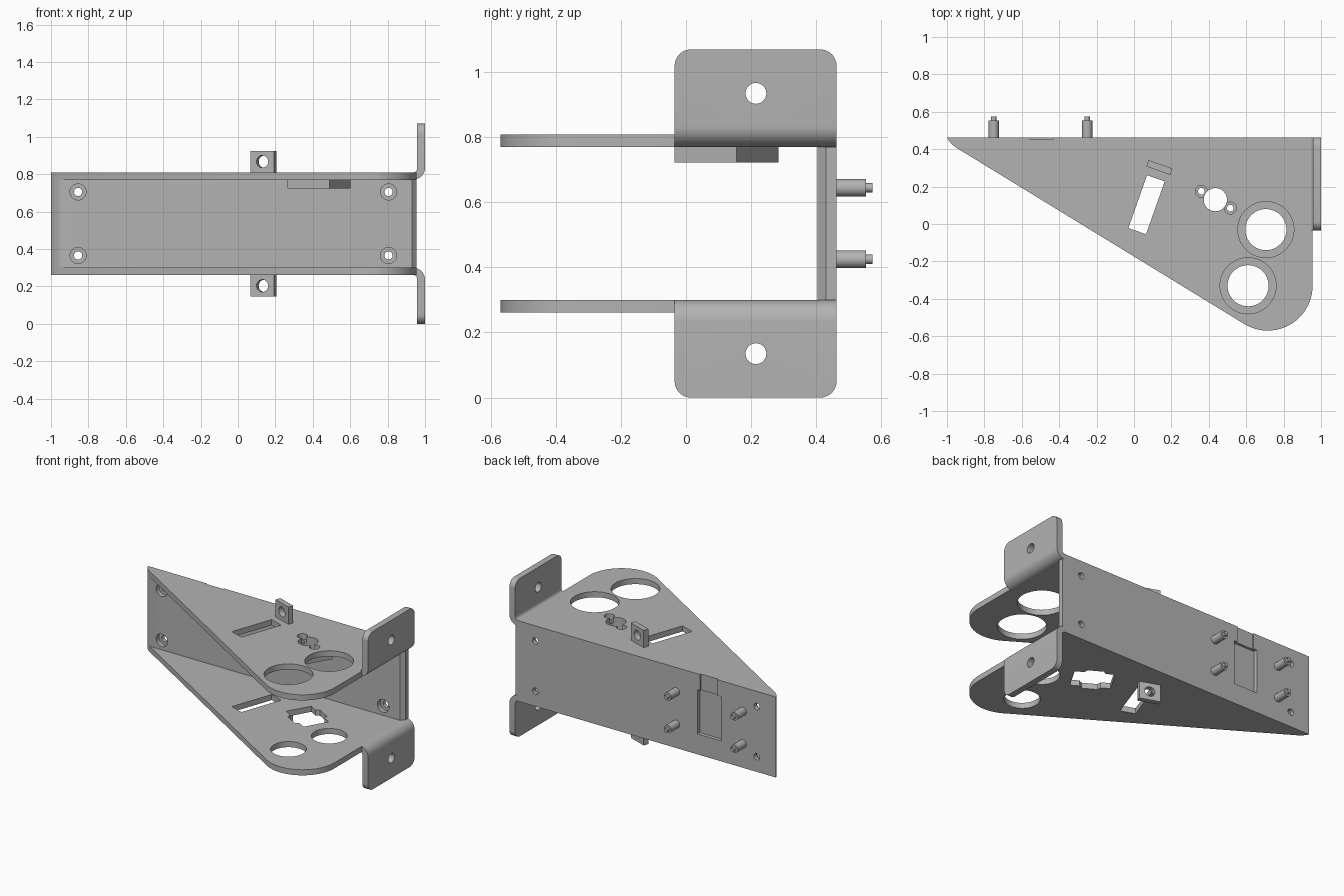
import bpy, bmesh
from math import sin, cos, pi, radians

if "Cube" in bpy.data.objects:
    bpy.data.objects.remove(bpy.data.objects["Cube"])

grey = bpy.data.materials.new("plain grey")
grey.use_nodes = True
grey.diffuse_color = (0.45, 0.45, 0.45, 1)
grey.node_tree.nodes["Principled BSDF"].inputs["Base Color"].default_value = (0.45, 0.45, 0.45, 1)

HEIGHT = 1.07
LOW, HIGH = 0.262, 0.30        # bottom plate thickness range
BACK, INNER = 0.463, 0.405     # back wall outer and inner faces
EAR_FRONT = -0.035
parts = []


def arc(cx, cy, r, a0, a1, n=10):
    return [(cx + r * cos(radians(a0 + (a1 - a0) * i / n)),
             cy + r * sin(radians(a0 + (a1 - a0) * i / n))) for i in range(n + 1)]


def circle(cx, cy, r, n=40):
    return arc(cx, cy, r, 0, 360, n)[:-1]


def turned(pts, cx, cy, angle):
    c, s = cos(radians(angle)), sin(radians(angle))
    return [(cx + x * c - y * s, cy + x * s + y * c) for x, y in pts]


def rect(w, h):
    return [(-w / 2, -h / 2), (w / 2, -h / 2), (w / 2, h / 2), (-w / 2, h / 2)]


def prism(name, pts, lo, hi, axis="Z", round_end=None):
    """Extrude a 2D outline along an axis; optionally round the corners at one z."""
    place = {"Z": lambda u, v, w: (u, v, w),
             "Y": lambda u, v, w: (u, w, v),
             "X": lambda u, v, w: (w, u, v)}[axis]
    bm = bmesh.new()
    a = [bm.verts.new(place(u, v, lo)) for u, v in pts]
    b = [bm.verts.new(place(u, v, hi)) for u, v in pts]
    bm.faces.new(a)
    bm.faces.new(b)
    for i in range(len(pts)):
        j = (i + 1) % len(pts)
        bm.faces.new((a[i], a[j], b[j], b[i]))
    if round_end is not None:
        edges = [e for e in bm.edges
                 if all(abs(v.co.z - round_end) < 1e-4 for v in e.verts)
                 and abs(e.verts[0].co.y - e.verts[1].co.y) < 1e-4]
        bmesh.ops.bevel(bm, geom=edges, offset=0.05, segments=8, profile=0.5, affect="EDGES")
    bmesh.ops.recalc_face_normals(bm, faces=bm.faces[:])
    mesh = bpy.data.meshes.new(name)
    bm.to_mesh(mesh)
    bm.free()
    mesh.materials.append(grey)
    ob = bpy.data.objects.new(name, mesh)
    bpy.context.scene.collection.objects.link(ob)
    parts.append(ob)
    return ob


def cut(ob, pts, lo, hi, axis="Z"):
    """Remove an extruded outline from a part."""
    cutter = prism("cutter", pts, lo, hi, axis)
    parts.remove(cutter)
    mod = ob.modifiers.new("cut", "BOOLEAN")
    mod.operation, mod.solver, mod.object = "DIFFERENCE", "EXACT", cutter
    bpy.context.view_layer.objects.active = ob
    bpy.ops.object.modifier_apply(modifier=mod.name)
    bpy.data.objects.remove(cutter)


# Tapering plate outline with a rounded nose
outline = ([(-1, BACK), (-0.985, 0.438), (-0.957, 0.412)]
           + arc(0.715, -0.33, 0.24, 238.5, 360, 24)
           + [(0.955, EAR_FRONT), (0.935, EAR_FRONT), (0.935, BACK)])
slot = turned(rect(0.10, 0.30), 0.067, 0.103, -19.5)
recess_top = [(-0.56, 0.68), (-0.43, 0.68), (-0.43, 0.9), (-0.56, 0.9)]
recess_low = [(-0.585, 0.40), (-0.41, 0.40), (-0.41, 0.70), (-0.585, 0.70)]
big_holes = [(0.705, -0.03), (0.61, -0.33)]

for top in (False, True):
    side = "top" if top else "bottom"
    flip = (lambda z: HEIGHT - z) if top else (lambda z: z)

    # Flat plate with its openings
    z0, z1 = sorted((flip(LOW), flip(HIGH)))
    plate = prism(side + "_plate", outline, z0, z1)
    cut(plate, slot, z0 - 0.1, z1 + 0.1)
    for x, y in big_holes:
        cut(plate, circle(x, y, 0.15 if top else 0.11, 48), z0 - 0.1, z1 + 0.1)
    if top:
        cut(plate, circle(0.435, 0.13, 0.062), z0 - 0.1, z1 + 0.1)
        for x, y in ((0.36, 0.175), (0.515, 0.085)):
            cut(plate, circle(x, y, 0.032, 24), z0 - 0.1, z1 + 0.1)
        cut(plate, recess_top, BACK - 0.009, BACK + 0.1, "Y")
    else:
        cross = [(-0.125, -0.085), (-0.065, -0.085), (-0.05, -0.11), (0.05, -0.11),
                 (0.065, -0.085), (0.125, -0.085)]
        cross += [(-x, -y) for x, y in cross]
        cut(plate, turned(cross, 0.433, 0.125, -30), z0 - 0.1, z1 + 0.1)

    # Bent mounting ear
    profile = ([(0.935, LOW)] + arc(0.935, 0.235, 0.065, 90, 0)
               + [(1.0, 0), (0.957, 0)] + arc(0.935, 0.24, 0.022, 0, 90, 6)[:-1])
    ear = prism(side + "_ear", [(x, flip(z)) for x, z in profile],
                EAR_FRONT, BACK, "Y", round_end=flip(0))
    cut(ear, circle(0.215, flip(0.135), 0.032, 32), 0.9, 1.1, "X")

    # Upright tab with a hole
    a, b = sorted((flip(0.145), flip(LOW)))
    tab = prism(side + "_tab", rect(0.135, 0.036), a, b)
    cut(tab, circle(0, flip(0.203), 0.033, 32), -0.1, 0.1, "Y")
    tab.location = (0.136, 0.302, 0)
    tab.rotation_euler.z = radians(-19.5)

# Boss under the top plate with a switch opening and two screw holes
boss = prism("switch_boss", turned(rect(0.259, 0.22), 0.433, 0.125, -30), 0.722, HEIGHT - HIGH)
cut(boss, circle(0.435, 0.13, 0.062), 0.6, 0.9)
for x, y in ((0.36, 0.175), (0.515, 0.085)):
    cut(boss, circle(x, y, 0.018, 20), 0.6, 0.9)

# Back wall with counterbored corner holes and a stepped recess
wall = prism("back_wall", [(-1, BACK), (0.955, BACK), (0.955, 0.43), (0.93, INNER),
                           (-0.943, INNER), (-0.957, 0.412), (-0.985, 0.438)],
             HIGH, HEIGHT - HIGH)
for x in (-0.855, 0.805):
    for z in (0.365, HEIGHT - 0.365):
        cut(wall, circle(x, z, 0.043, 32), INNER - 0.1, INNER + 0.03, "Y")
        cut(wall, circle(x, z, 0.022, 24), INNER - 0.1, BACK + 0.1, "Y")
cut(wall, recess_top, BACK - 0.009, BACK + 0.1, "Y")
cut(wall, recess_low, BACK - 0.025, BACK + 0.1, "Y")

# Standoffs with locating pins
for x in (-0.75, -0.25):
    for z in (0.425, HEIGHT - 0.425):
        prism("standoff", circle(x, z, 0.027, 28), BACK - 0.005, 0.554, "Y")
        prism("standoff_pin", circle(x, z, 0.014, 20), 0.55, 0.574, "Y")

# Smooth curved faces, keep edges sharp
bpy.ops.object.select_all(action="DESELECT")
for ob in parts:
    ob.select_set(True)
bpy.context.view_layer.objects.active = parts[0]
bpy.ops.object.shade_smooth_by_angle(angle=radians(30))
